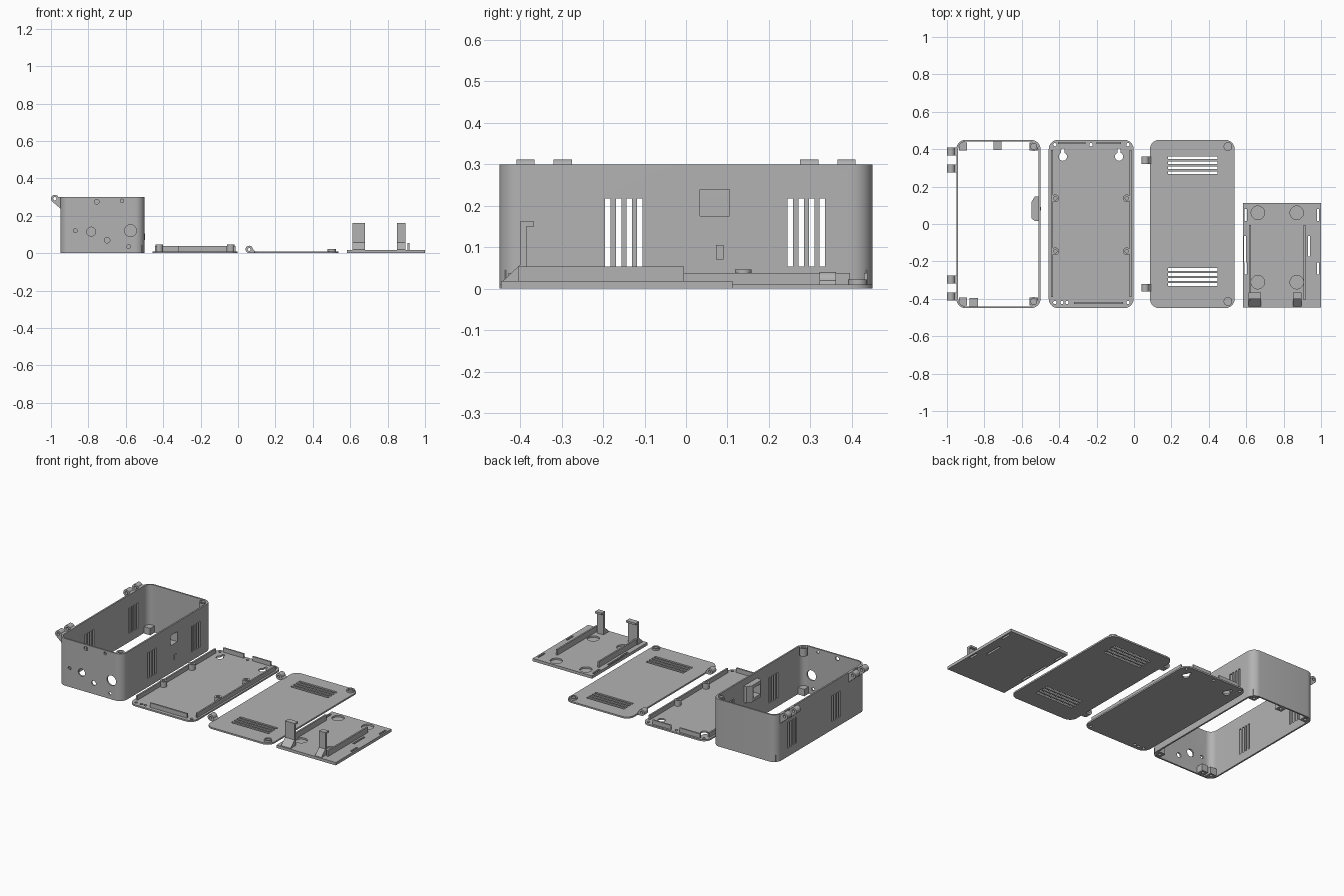
import bpy, bmesh, math

if "Cube" in bpy.data.objects:
    bpy.data.objects.remove(bpy.data.objects["Cube"])

grey = bpy.data.materials.new("plain grey")
grey.diffuse_color = (0.45, 0.45, 0.45, 1)
grey.use_nodes = True
grey.node_tree.nodes["Principled BSDF"].inputs["Base Color"].default_value = grey.diffuse_color


# --- solids are (profile, axis, low, high) prisms ---
def rect(x0, x1, y0, y1):
    return [(x0, y0), (x1, y0), (x1, y1), (x0, y1)]


def circle(x, y, r, n=28):
    return [(x + r * math.cos(2 * math.pi * i / n),
             y + r * math.sin(2 * math.pi * i / n)) for i in range(n)]


def rounded(x0, x1, y0, y1, r, n=8):
    pts = []
    for k, (cx, cy) in enumerate(rect(x0 + r, x1 - r, y0 + r, y1 - r)):
        for i in range(n + 1):
            a = math.pi * (1 + k / 2 + i / n / 2)
            pts.append((cx + r * math.cos(a), cy + r * math.sin(a)))
    return pts


def box(x0, x1, y0, y1, z0, z1):
    return (rect(x0, x1, y0, y1), "z", z0, z1)


def mesh_object(name, solids):
    place = {"x": lambda a, b, t: (t, a, b),
             "y": lambda a, b, t: (a, t, b),
             "z": lambda a, b, t: (a, b, t)}
    bm = bmesh.new()
    for pts, axis, lo, hi in solids:
        low = [bm.verts.new(place[axis](a, b, lo)) for a, b in pts]
        top = [bm.verts.new(place[axis](a, b, hi)) for a, b in pts]
        bm.faces.new(low)
        bm.faces.new(top)
        for i in range(len(pts)):
            j = (i + 1) % len(pts)
            bm.faces.new((low[i], low[j], top[j], top[i]))
    bmesh.ops.recalc_face_normals(bm, faces=bm.faces)
    me = bpy.data.meshes.new(name)
    bm.to_mesh(me)
    bm.free()
    ob = bpy.data.objects.new(name, me)
    bpy.context.collection.objects.link(ob)
    return ob


def make(name, solids, cuts=()):
    ob = mesh_object(name, solids)
    ob.data.materials.append(grey)
    bpy.ops.object.select_all(action="DESELECT")
    bpy.context.view_layer.objects.active = ob
    ob.select_set(True)
    for c in cuts:
        cutter = mesh_object("cutter", [c])
        mod = ob.modifiers.new("cut", "BOOLEAN")
        mod.operation, mod.solver, mod.object = "DIFFERENCE", "EXACT", cutter
        bpy.ops.object.modifier_apply(modifier=mod.name)
        bpy.data.objects.remove(cutter)
    bpy.ops.object.shade_smooth_by_angle(angle=math.radians(30))
    return ob


# --- case shell: open tube with vents, cable holes and a switch window ---
cuts = [(rounded(-0.94, -0.51, -0.44, 0.44, 0.04), "z", -0.1, 0.4)]
for start in (-0.195, 0.245):
    for i in range(4):
        y = start + 0.0257 * i
        cuts.append(box(-1.1, -0.4, y, y + 0.0135, 0.053, 0.217))
for x, z, r in ((-0.755, 0.275, 0.013), (-0.62, 0.28, 0.009), (-0.87, 0.12, 0.01),
                (-0.785, 0.115, 0.024), (-0.70, 0.07, 0.015),
                (-0.575, 0.12, 0.032), (-0.585, 0.035, 0.01)):
    cuts.append((circle(x, z, r), "y", -0.6, -0.3))
window = box(-0.6, -0.4, 0.034, 0.105, 0.175, 0.239)
cuts.append(window)
make("case_shell", [(rounded(-0.95, -0.50, -0.45, 0.45, 0.05), "z", 0, 0.3)], cuts)

# switch frame inside the right wall, and small marker outside
make("switch_frame", [([(-0.508, 0.015), (-0.508, 0.148), (-0.53, 0.148),
                        (-0.547, 0.12), (-0.547, 0.03), (-0.53, 0.015)],
                       "z", 0.155, 0.26)], [window])
make("side_marker", [box(-0.502, -0.496, 0.072, 0.09, 0.07, 0.105)])

# screw blocks at the bottom of the shell
for x, y in ((-0.914, 0.414), (-0.73, 0.418), (-0.536, 0.414),
             (-0.914, -0.414), (-0.857, -0.418), (-0.536, -0.414)):
    make("screw_block", [box(x - 0.022, x + 0.022, y - 0.022, y + 0.022, 0.001, 0.045)],
         [(circle(x, y, 0.009), "z", -0.1, 0.035)])

# magnet posts at the top right corners
for y in (-0.415, 0.415):
    make("magnet_post", [(circle(-0.536, y, 0.024), "z", 0.25, 0.3)],
         [(circle(-0.536, y, 0.016), "z", 0.288, 0.4)])

# hinge lugs on the shell
lug = [(-0.945, 0.235), (-0.945, 0.3), (-0.96, 0.3)]
lug += [(-0.979 + 0.021 * math.cos(math.radians(a)), 0.291 + 0.021 * math.sin(math.radians(a)))
        for a in range(40, 221, 15)]
for y in (-0.387, -0.297, 0.297, 0.387):
    make("case_hinge_lug", [(lug, "y", y - 0.022, y + 0.022)],
         [(circle(-0.979, 0.291, 0.009), "y", -1, 1)])

# --- base tray with keyholes and screw holes ---
cuts = [(circle(x, y, 0.009), "z", -0.1, 0.1) for x, y in
        ((-0.423, 0.424), (-0.23, 0.424), (-0.032, 0.424), (-0.423, -0.42),
         (-0.385, -0.42), (-0.358, -0.42), (-0.032, -0.42))]
for x in (-0.38, -0.08):
    cuts += [(circle(x, 0.36, 0.022), "z", -0.1, 0.1),
             (rounded(x - 0.009, x + 0.009, 0.35, 0.405, 0.008, 4), "z", -0.1, 0.1)]
make("base_tray", [(rounded(-0.456, -0.002, -0.45, 0.45, 0.05), "z", 0, 0.01)], cuts)
make("tray_ridges", [box(*b, 0.009, 0.038) for b in
                     ((-0.443, -0.433, -0.39, 0.395), (-0.024, -0.014, -0.39, 0.395),
                      (-0.405, -0.26, 0.429, 0.438), (-0.2, -0.07, 0.429, 0.438),
                      (-0.32, -0.06, -0.428, -0.418))])
for x in (-0.421, -0.039):
    for y in (-0.146, 0.138):
        make("tray_standoff", [(circle(x, y, 0.02), "z", 0.009, 0.046)],
             [(circle(x, y, 0.009), "z", 0.012, 0.1)])

# --- lid with vent slots, magnet bosses and hinge lugs ---
cuts = []
for start in (0.354, -0.243):
    for i in range(4):
        y = start - 0.0267 * i
        cuts.append(box(0.182, 0.447, y - 0.0075, y + 0.0075, -0.1, 0.1))
make("lid", [(rounded(0.085, 0.538, -0.45, 0.45, 0.05), "z", 0, 0.01)], cuts)
lug = [(0.09, 0.0), (0.09, 0.01), (0.08, 0.02)]
lug += [(0.06 + 0.02 * math.cos(math.radians(a)), 0.02 + 0.02 * math.sin(math.radians(a)))
        for a in range(15, 271, 15)]
for s in (-1, 1):
    y = 0.414 * s
    make("lid_magnet_boss", [(circle(0.502, y, 0.023), "z", 0.009, 0.022)],
         [(circle(0.502, y, 0.015), "z", 0.015, 0.1)])
    y = 0.342 * s
    make("lid_hinge_lug", [(lug, "y", y - 0.02, y + 0.02)],
         [(circle(0.06, 0.02, 0.008), "y", -1, 1)])

# --- mounting plate with round recesses and tie slots ---
cuts = [(circle(x, y, 0.036), "z", 0.008, 0.1)
        for x in (0.662, 0.87) for y in (0.06, -0.311)]
for x, y0, y1 in ((0.598, 0.015, 0.08), (0.594, -0.205, -0.065), (0.598, -0.27, -0.207),
                  (0.984, 0.015, 0.08), (0.935, -0.175, -0.065), (0.984, -0.27, -0.207)):
    cuts.append(box(x - 0.006, x + 0.006, y0, y1, -0.1, 0.1))
make("mounting_plate", [box(0.583, 1.0, -0.446, 0.112, 0, 0.018)], cuts)
make("plate_rails", [box(x - 0.005, x + 0.005, -0.405, -0.005, 0.017, 0.054)
                     for x in (0.621, 0.912)])

# hooked clips with a sloped brace behind
clip = [(-0.44, 0.017), (-0.44, 0.02), (-0.4, 0.058), (-0.4, 0.162), (-0.366, 0.162),
        (-0.366, 0.15), (-0.384, 0.15), (-0.384, 0.017)]
for x0, x1 in ((0.611, 0.678), (0.85, 0.895)):
    make("hook_clip", [(clip, "x", x0, x1)])
